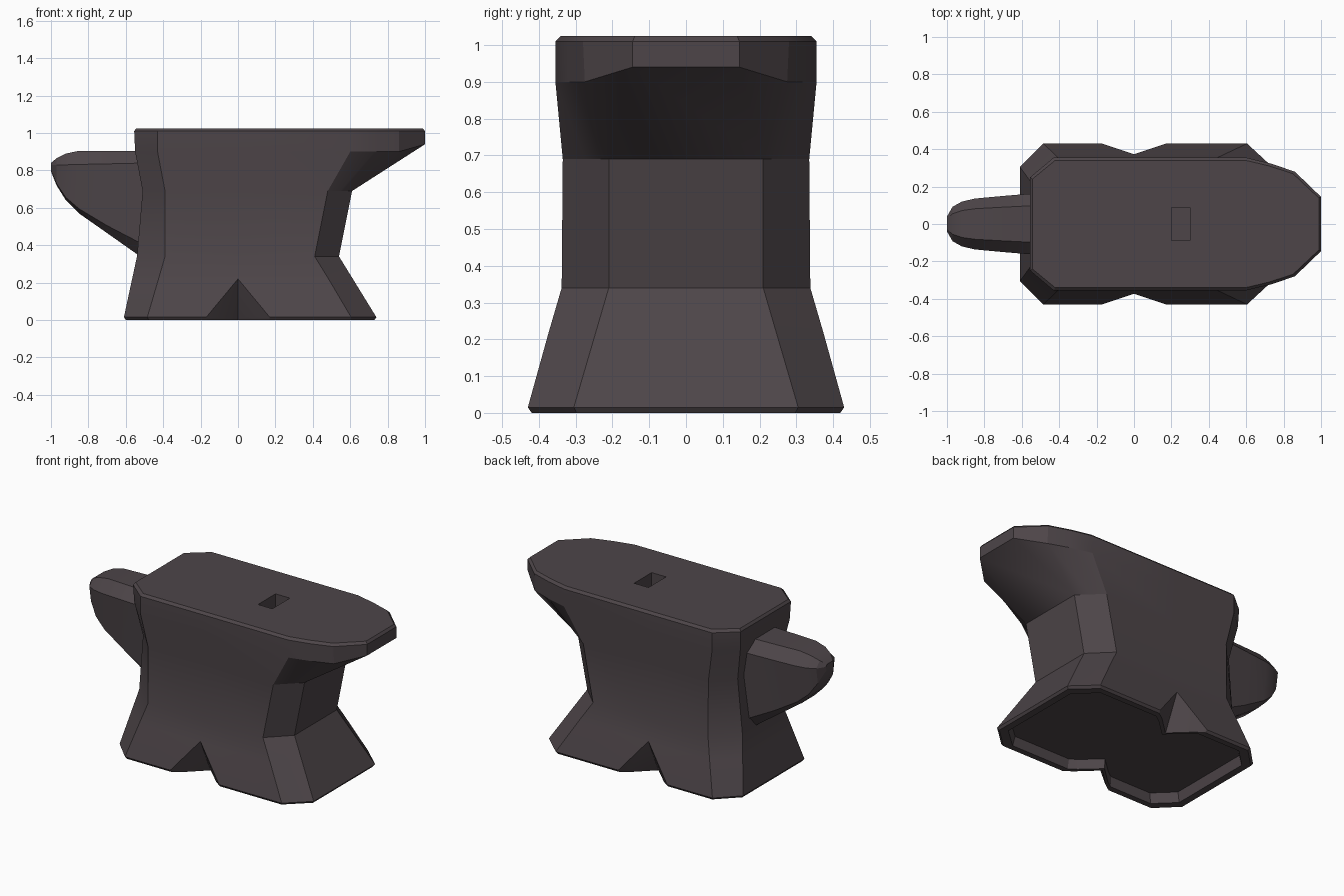
import bpy, bmesh, math

if "Cube" in bpy.data.objects:
    bpy.data.objects.remove(bpy.data.objects["Cube"])

iron = bpy.data.materials.new("dark_iron")
iron.diffuse_color = (0.075, 0.06, 0.066, 1)
iron.use_nodes = True
iron.node_tree.nodes["Principled BSDF"].inputs["Base Color"].default_value = iron.diffuse_color


def loft(name, rings):
    """Skin a list of equal-length closed rings and cap both ends."""
    bm = bmesh.new()
    vs = [[bm.verts.new(p) for p in r] for r in rings]
    n = len(vs[0])
    for a, b in zip(vs, vs[1:]):
        for i in range(n):
            j = (i + 1) % n
            bm.faces.new((a[i], a[j], b[j], b[i]))
    bm.faces.new(vs[0])
    bm.faces.new(vs[-1])
    bmesh.ops.remove_doubles(bm, verts=bm.verts, dist=0.0005)
    bmesh.ops.recalc_face_normals(bm, faces=bm.faces)
    me = bpy.data.meshes.new(name)
    bm.to_mesh(me)
    bm.free()
    ob = bpy.data.objects.new(name, me)
    bpy.context.collection.objects.link(ob)
    me.materials.append(iron)
    return ob


def mirrored(half):
    """Close a half outline by mirroring it across y = 0."""
    return half + [(x, -y, z) for x, y, z in reversed(half)]


def ring(z, left, shoulder, right, heel, tip=None, notch=False):
    """Plan outline of the body at one height."""
    xa, y = shoulder
    if notch:
        mid = [(-.17, y), (-.12, y - .035), (0, y - .15), (.12, y - .035), (.17, y)]
    else:
        mid = [(0, y)] * 5
    bulge = .006 if tip else 0
    m = ((right + heel[0]) / 2, (y + heel[1]) / 2 + bulge)
    half = [(px, py, z) for px, py in [left, shoulder, *mid, (right, y), m, heel]]
    half.append(tip or (*heel, z))
    return mirrored(half)


def scaled(r, sx, sy, z, cx):
    return [(cx + (x - cx) * sx, y * sy, z) for x, y, _ in r]


# Body: hollow underside, flared foot, waist and overhanging face
foot = ring(.015, (-.61, .305), (-.485, .43), .605, (.74, .305), notch=True)
plate = ring(1.01, (-.555, .25), (-.43, .355), .60, (.86, .28), (1.0, .145, 1.01))
body = loft("anvil_body", [
    scaled(foot, .90, .87, .06, .065),
    scaled(foot, .92, .89, 0, .065),
    scaled(foot, .985, .975, 0, .065),
    foot,
    ring(.22, (-.566, .245), (-.425, .373), .484, (.614, .245)),
    ring(.34, (-.54, .21), (-.39, .338), .41, (.54, .21)),
    ring(.69, (-.51, .215), (-.39, .335), .48, (.61, .21)),
    ring(.90, (-.55, .245), (-.43, .355), .60, (.86, .275), (1.0, .145, .94)),
    plate,
    scaled(plate, .985, .96, 1.025, .2),
])

# Tool hole in the face
bpy.ops.mesh.primitive_cube_add(size=1, location=(.25, 0, 1.0))
cutter = bpy.context.object
cutter.name = "hole_cutter"
cutter.scale = (.10, .175, .16)
cutter.hide_render = True
bpy.context.view_layer.objects.active = body
mod = body.modifiers.new("hole", 'BOOLEAN')
mod.operation = 'DIFFERENCE'
mod.object = cutter
mod.solver = 'EXACT'
bpy.ops.object.modifier_apply(modifier=mod.name)
bpy.data.objects.remove(cutter)

# Horn: stations of x, top, widest, lower edge, keel heights and half width
stations = [
    (-.48, .905, .840, .390, .310, .168),
    (-.70, .905, .835, .505, .465, .150),
    (-.85, .905, .832, .595, .570, .136),
    (-.92, .890, .830, .655, .640, .120),
    (-.97, .865, .829, .730, .720, .092),
    (-1.0, .840, .828, .805, .795, .040),
]
horn = loft("anvil_horn", [
    mirrored([(x, .6 * w, top), (x, w, mid), (x, .82 * w, low), (x, .45 * w, keel)])
    for x, top, mid, low, keel, w in stations])

# Soft shading with hard creases
for ob in (body, horn):
    bpy.ops.object.select_all(action='DESELECT')
    ob.select_set(True)
    bpy.context.view_layer.objects.active = ob
    bpy.ops.object.shade_smooth_by_angle(angle=math.radians(24))
